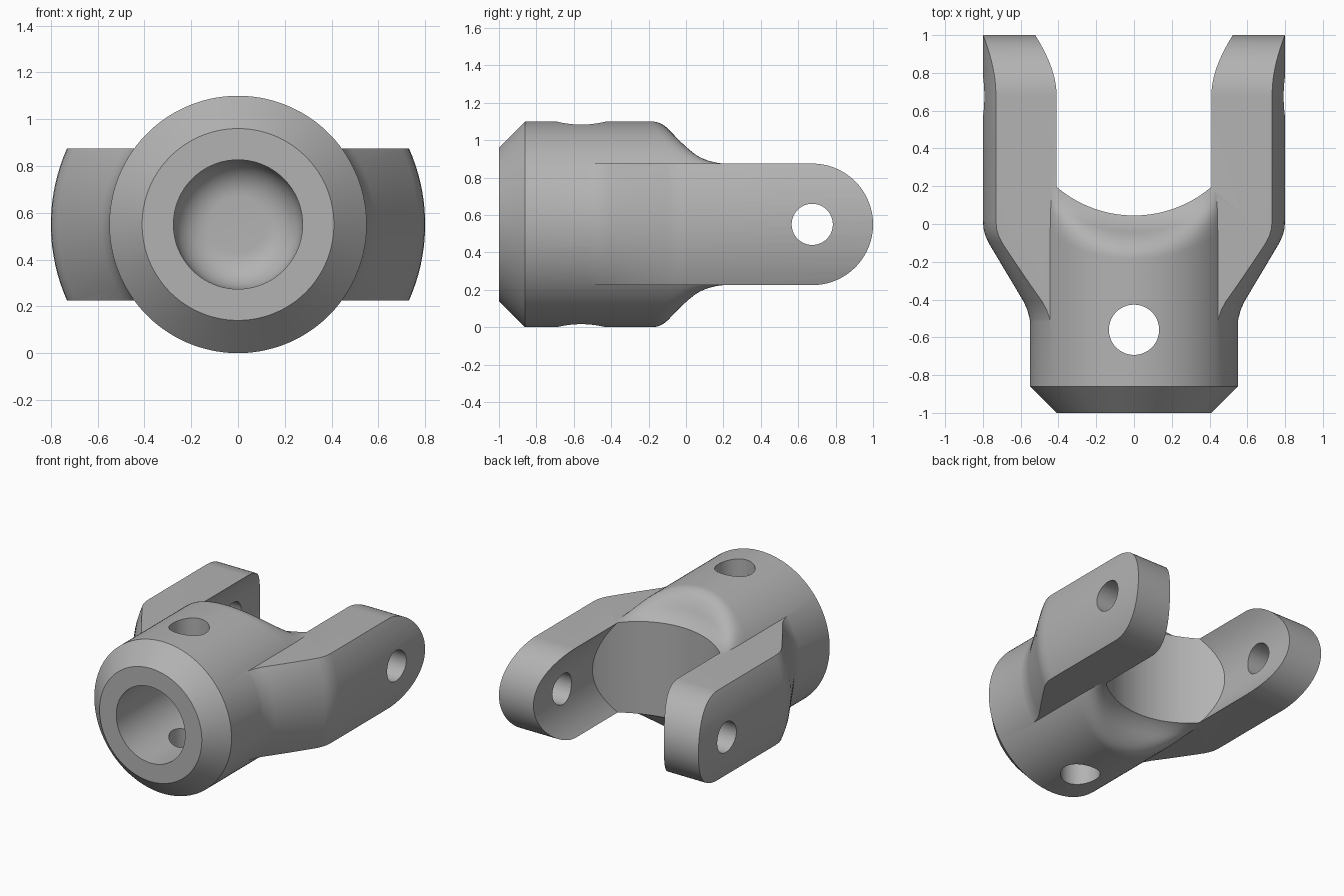
import bpy, bmesh, math
from mathutils import Vector

CZ = 0.55        # height of the shaft axis
PIN_Y = 0.675    # pin centre along the fork
HALF = 0.325     # half height of the fork arms
SEG = 128

if "Cube" in bpy.data.objects:
    bpy.data.objects.remove(bpy.data.objects["Cube"])

steel = bpy.data.materials.new("grey steel")
steel.use_nodes = True
colour = (0.45, 0.45, 0.45, 1)
steel.diffuse_color = colour
steel.node_tree.nodes["Principled BSDF"].inputs["Base Color"].default_value = colour


def to_object(name, bm):
    bmesh.ops.recalc_face_normals(bm, faces=bm.faces)
    mesh = bpy.data.meshes.new(name)
    bm.to_mesh(mesh)
    bm.free()
    mesh.materials.append(steel)
    ob = bpy.data.objects.new(name, mesh)
    ob.location.z = CZ
    bpy.context.collection.objects.link(ob)
    return ob


def loft(name, rings):
    """Closed skin through rings of equal point count, capped at both ends."""
    bm = bmesh.new()
    loops = [[bm.verts.new(p) for p in ring] for ring in rings]
    n = len(loops[0])
    for a, b in zip(loops, loops[1:]):
        for i in range(n):
            j = (i + 1) % n
            bm.faces.new((a[i], a[j], b[j], b[i]))
    bm.faces.new(loops[0])
    bm.faces.new(loops[-1])
    return to_object(name, bm)


def revolve(name, profile, shape=lambda p: p):
    """Turn (radius, y) points about the shaft axis."""
    angles = [math.tau * (i + 0.5) / SEG for i in range(SEG)]
    return loft(name, [[shape(Vector((r * math.cos(a), y, r * math.sin(a)))) for a in angles]
                       for r, y in profile])


def arc(cx, cy, r, start, end, n=64):
    return [(cx + r * math.cos(math.radians(start + (end - start) * i / n)),
             cy + r * math.sin(math.radians(start + (end - start) * i / n))) for i in range(n + 1)]


def prism(name, outline, axis, reach=1.5):
    """Extrude an outline along x (points are y, z) or along z (points are x, y)."""
    place = (lambda p, h: (h, p[0], p[1])) if axis == "x" else (lambda p, h: (p[0], p[1], h))
    return loft(name, [[place(p, h) for p in outline] for h in (-reach, reach)])


def combine(target, other, operation):
    mod = target.modifiers.new(operation.lower(), "BOOLEAN")
    mod.operation = operation
    mod.solver = "EXACT"
    mod.object = other
    bpy.context.view_layer.objects.active = target
    bpy.ops.object.modifier_apply(modifier=mod.name)
    bpy.data.objects.remove(other)


def shoulder(p):
    """Blend the round hub down to the arm height, along an arc about the pin centre."""
    t = (PIN_Y + 0.185 - math.hypot(p.x, p.y - PIN_Y)) / 0.305
    if p.y > PIN_Y:
        t = 1
    t = min(max(t, 0), 1)
    s = 1 - 0.55 * (2 * t) ** 2.2 if t < 0.5 else 0.45 * (2 - 2 * t) ** 2.2
    floor = HALF - 0.004
    if abs(p.z) > floor:
        p.z = math.copysign(floor + (abs(p.z) - floor) * s, p.z)
    return p


# Hub with front chamfer and rear shoulder
hub_profile = [(0.41, -1), (0.55, -0.86), (0.55, -0.5)]
hub_profile += [(0.55, -0.2 + 0.6 * i / 50) for i in range(51)]
yoke = revolve("yoke", hub_profile, shoulder)

# Flared fork, trimmed to a slab with rounded tips
arms = revolve("arms", [(0.544, -0.56), (0.553, -0.5), (0.565, -0.455), (0.585, -0.41),
                        (0.77, -0.1), (0.786, -0.065), (0.797, -0.025), (0.8, 0.02), (0.8, 1.2)])
slab = prism("slab", arc(PIN_Y, 0, HALF, -90, 90) + [(-0.8, HALF), (-0.8, -HALF)], "x")
combine(arms, slab, "INTERSECT")
combine(yoke, arms, "UNION")

# Fork gap: round bore with a curved floor
gap = revolve("gap", [(0.523, -0.3), (0.523, 1.4)])
floor_shape = prism("floor_shape", arc(0, PIN_Y, 0.63, 180, 360) + [(0.63, 1.3), (-0.63, 1.3)], "z")
combine(gap, floor_shape, "INTERSECT")
combine(yoke, gap, "DIFFERENCE")

# Blind shaft bore with a rounded end
bore_end = [(0.12 + x, -0.3 + y) for x, y in arc(0, 0, 0.156, 0, 90, 12)]
combine(yoke, revolve("bore", [(0.276, -1.2)] + bore_end), "DIFFERENCE")

# Cross hole through the hub and pin holes through the arms
combine(yoke, prism("cross_hole", arc(0, -0.56, 0.133, 0, 354, 59), "z"), "DIFFERENCE")
combine(yoke, prism("pin_hole", arc(PIN_Y, 0, 0.11, 0, 354, 59), "x"), "DIFFERENCE")

bpy.ops.object.select_all(action="DESELECT")
yoke.select_set(True)
bpy.context.view_layer.objects.active = yoke
bpy.ops.object.shade_smooth_by_angle(angle=math.radians(30))
